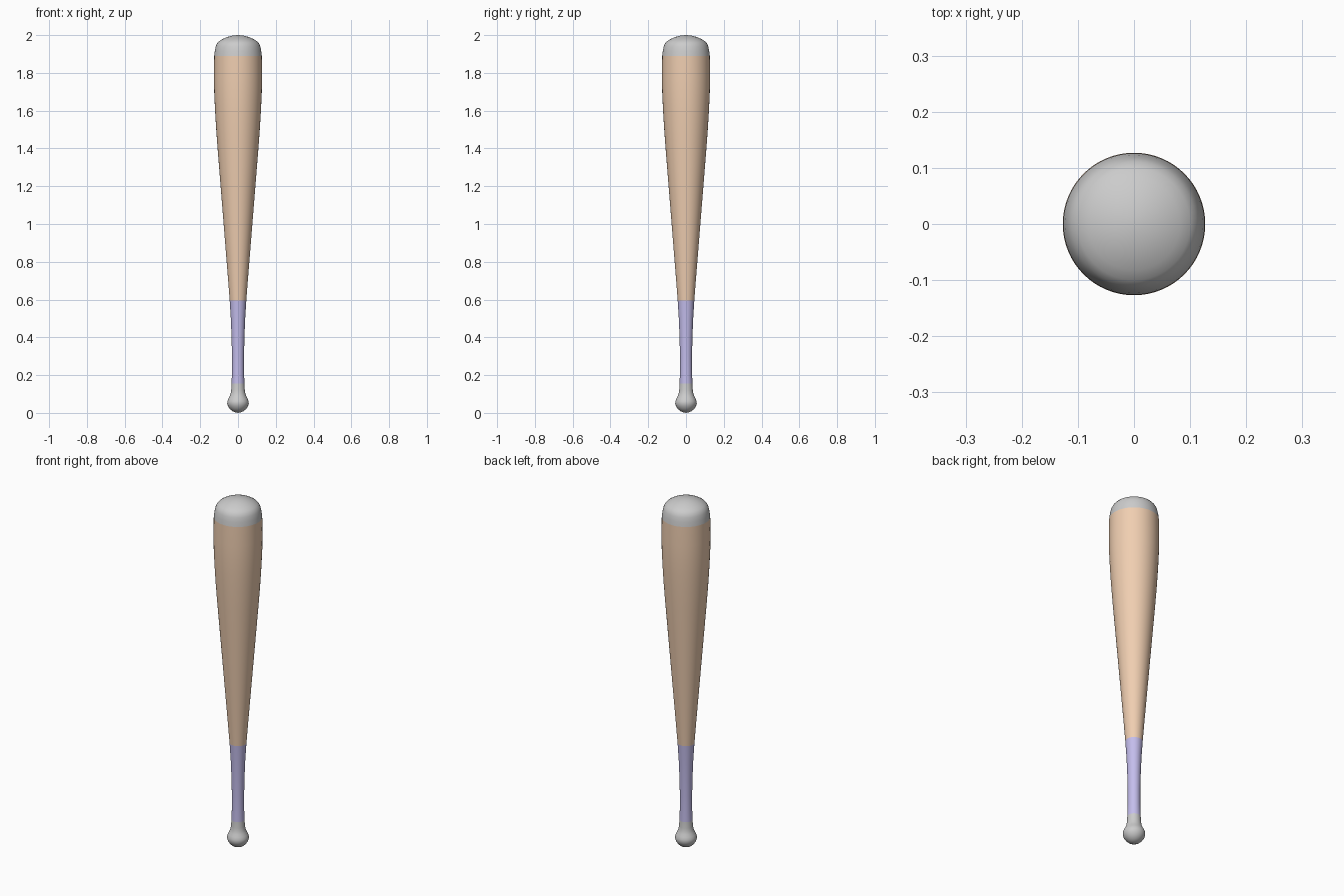
import bpy, bmesh, math

if "Cube" in bpy.data.objects:
    bpy.data.objects.remove(bpy.data.objects["Cube"])

SEGMENTS = 64


def material(name, rgb):
    mat = bpy.data.materials.new(name)
    mat.diffuse_color = (*rgb, 1)
    mat.use_nodes = True
    mat.node_tree.nodes["Principled BSDF"].inputs["Base Color"].default_value = mat.diffuse_color
    return mat


def lathe(name, profile, mat=None):
    """Revolve (radius, z) points around the z axis."""
    bm = bmesh.new()
    verts = [bm.verts.new((r, 0, z)) for r, z in profile]
    edges = [bm.edges.new(pair) for pair in zip(verts, verts[1:])]
    bmesh.ops.spin(bm, geom=verts + edges, cent=(0, 0, 0), axis=(0, 0, 1),
                   angle=math.tau, steps=SEGMENTS, use_merge=True)
    bmesh.ops.remove_doubles(bm, verts=bm.verts, dist=0.0001)
    bmesh.ops.recalc_face_normals(bm, faces=bm.faces)
    mesh = bpy.data.meshes.new(name)
    bm.to_mesh(mesh)
    bm.free()
    obj = bpy.data.objects.new(name, mesh)
    bpy.context.collection.objects.link(obj)
    if mat:
        mesh.materials.append(mat)
    bpy.ops.object.select_all(action='DESELECT')
    obj.select_set(True)
    bpy.context.view_layer.objects.active = obj
    bpy.ops.object.shade_smooth_by_angle(angle=math.radians(35))
    return obj


wood = material("wood", (0.87, 0.62, 0.44))
wrap = material("grip_wrap", (0.55, 0.51, 0.84))

# Rounded knob flaring into the bottom of the handle
lathe("knob", [(0, 0), (0.016, 0.003), (0.031, 0.010), (0.044, 0.022),
               (0.053, 0.036), (0.057, 0.050), (0.056, 0.062),
               (0.051, 0.075), (0.044, 0.088), (0.039, 0.102),
               (0.036, 0.120), (0.034, 0.155)])

# Wrapped grip
lathe("grip", [(0.034, 0.155), (0.032, 0.22), (0.032, 0.30),
               (0.034, 0.40), (0.038, 0.50), (0.044, 0.595)], wrap)

# Long tapered barrel
lathe("barrel", [(0.044, 0.595), (0.052, 0.70), (0.060, 0.80), (0.076, 1.00),
                 (0.092, 1.20), (0.108, 1.40), (0.116, 1.51), (0.122, 1.61),
                 (0.126, 1.70), (0.127, 1.78), (0.126, 1.89)], wood)

# Domed end cap
lathe("end_cap", [(0.126, 1.89), (0.123, 1.915), (0.118, 1.94),
                  (0.111, 1.956), (0.100, 1.968), (0.082, 1.979),
                  (0.060, 1.989), (0.036, 1.996), (0.016, 1.999), (0, 2.0)])
